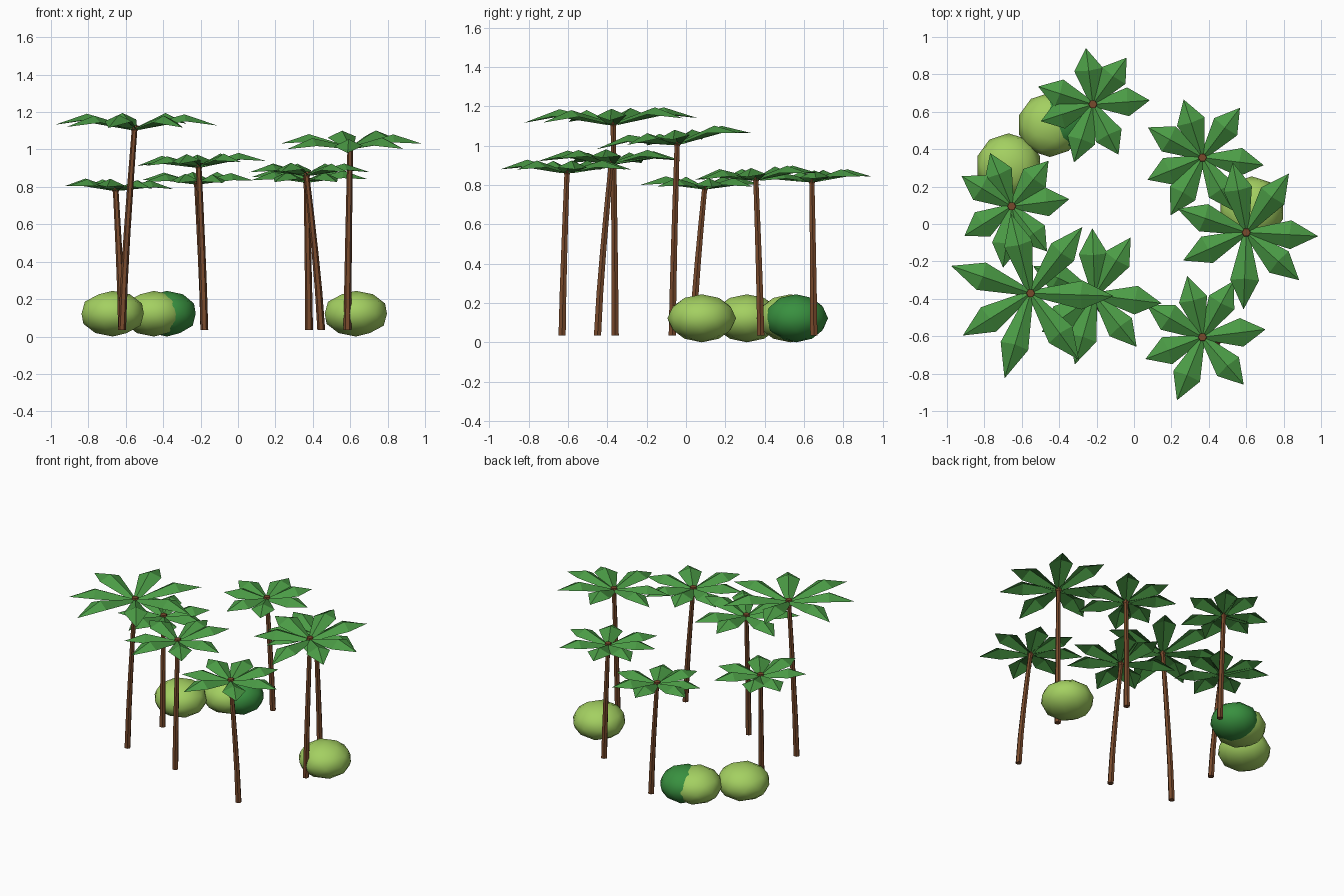
import bpy, bmesh, math
from mathutils import Vector

if "Cube" in bpy.data.objects:
    bpy.data.objects.remove(bpy.data.objects["Cube"])


def material(name, rgb):
    m = bpy.data.materials.new(name)
    m.diffuse_color = (*rgb, 1)
    m.use_nodes = True
    m.node_tree.nodes["Principled BSDF"].inputs["Base Color"].default_value = m.diffuse_color
    return m


LEAF = material("leaf_green", (0.07, 0.33, 0.06))
LIGHT = material("light_bush_green", (0.37, 0.63, 0.12))
DARK = material("dark_bush_green", (0.04, 0.28, 0.05))
BARK = material("bark_brown", (0.19, 0.068, 0.025))


def finish(bm, name, mat, recalc=True):
    if recalc:
        bmesh.ops.recalc_face_normals(bm, faces=bm.faces)
    mesh = bpy.data.meshes.new(name)
    bm.to_mesh(mesh)
    bm.free()
    mesh.materials.append(mat)
    ob = bpy.data.objects.new(name, mesh)
    bpy.context.collection.objects.link(ob)
    return ob


def tube(name, rings, mat, sides=6):
    """Closed tube through (centre, radius) rings."""
    bm = bmesh.new()
    loops = []
    for c, r in rings:
        loops.append([bm.verts.new(c + Vector((r * math.cos(a), r * math.sin(a), 0)))
                      for a in (math.tau * k / sides for k in range(sides))])
    for lo, hi in zip(loops, loops[1:]):
        for k in range(sides):
            j = (k + 1) % sides
            bm.faces.new((lo[k], lo[j], hi[j], hi[k]))
    bm.faces.new(loops[0][::-1])
    bm.faces.new(loops[-1])
    return finish(bm, name, mat)


def trunk(name, base, top):
    # tapered, gently bent stem
    rings = []
    for k in range(5):
        t = k / 4
        c = base.lerp(top, t ** 1.25)
        c.z = base.z + (top.z - base.z) * t
        rings.append((c, 0.021 - 0.006 * t))
    tube(name, rings, BARK)


LENGTHS = (1.0, 1.01, 0.99, 1.01, 0.96, 1.07, 0.99)


def crown(name, top, radius, slope, angles):
    # folded leaves with a raised rib and a drooping tip
    bm = bmesh.new()
    for deg, scale in zip(angles, LENGTHS):
        a, R = math.radians(deg), radius * scale
        out = Vector((math.cos(a), math.sin(a), 0))
        side = Vector((-out.y, out.x, 0))

        def point(r, s, z):
            p = out * r + side * s
            p.z = z + p.x * slope[0] + p.y * slope[1]
            return bm.verts.new(top + p)

        root = point(0.0, 0, 0.004)
        rib = point(0.60 * R, 0, 0.175 * R)
        tip = point(R, 0, 0.04 * R)
        for sgn in (1, -1):
            inner = point(0.02, 0.02 * sgn, -0.005)
            corner = point(0.62 * R, 0.077 * sgn, 0.175 * R - 0.035)
            for f in ((root, rib, corner, inner), (rib, tip, corner)):
                bm.faces.new(f if sgn < 0 else f[::-1])
    for f in bm.faces:
        f.normal_update()
        if f.normal.z < 0:
            f.normal_flip()
    finish(bm, name, LEAF, recalc=False)
    # small round cap where the leaves meet
    up = Vector((0, 0, 1))
    tube(name + "_cap", [(top - up * 0.012, 0.016), (top + up * 0.006, 0.024),
                         (top + up * 0.018, 0.022)], BARK)


# trunk base, trunk top, crown radius, crown slope, leaf directions in degrees
TREES = [
    ((-0.18, 0.65), (-0.22, 0.64, 0.82), 0.305, (0, 0.04), (4, 54, 97, 162, 198, 252, 297)),
    ((0.38, 0.38), (0.366, 0.355, 0.83), 0.33, (0, 0.06), (-7, 53, 108, 151, 202, 241, 300)),
    ((0.585, -0.07), (0.60, -0.045, 1.01), 0.385, (0.02, 0.11), (-3, 54, 101, 161, 204, 268, 318)),
    ((0.445, -0.63), (0.366, -0.605, 0.865), 0.34, (0, 0), (7, 61, 104, 150, 201, 248, 311)),
    ((-0.18, -0.45), (-0.21, -0.38, 0.91), 0.36, (0.04, 0), (-7, 58, 92, 155, 215, 254, 309)),
    ((-0.62, -0.36), (-0.553, -0.37, 1.11), 0.445, (0, 0.03), (-2, 52, 104, 161, 212, 253, 306)),
    ((-0.62, 0.035), (-0.654, 0.095, 0.785), 0.31, (-0.03, 0), (7, 51, 112, 149, 212, 262, 308)),
]
for i, (base, top, radius, slope, angles) in enumerate(TREES, 1):
    top = Vector(top)
    trunk(f"palm_trunk_{i}", Vector((*base, 0.035)), top)
    crown(f"palm_crown_{i}", top, radius, slope, angles)

# flattened round bushes
BUSHES = [(-0.67, 0.31, 0.175, LIGHT), (-0.45, 0.53, 0.172, LIGHT),
          (-0.38, 0.56, 0.162, DARK), (0.63, 0.08, 0.175, LIGHT)]
for i, (x, y, r, mat) in enumerate(BUSHES, 1):
    bm = bmesh.new()
    bmesh.ops.create_icosphere(bm, subdivisions=2, radius=1)
    for v in bm.verts:
        v.co = (x + r * v.co.x, y + r * v.co.y, 0.122 * (1 + v.co.z))
    for f in bm.faces:
        f.smooth = True
    finish(bm, f"bush_{i}", mat)
